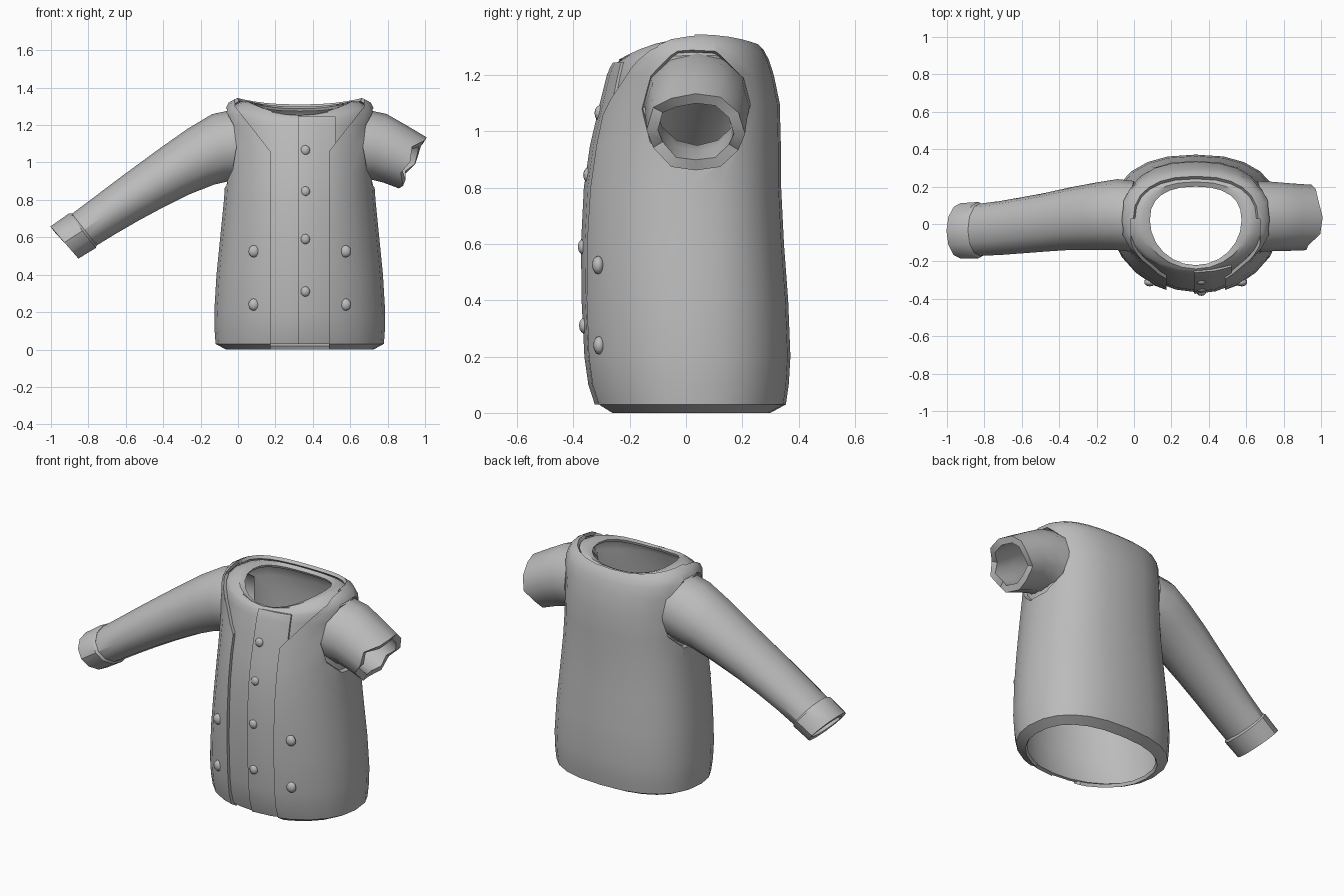
import bpy, bmesh, math
from mathutils import Vector, Matrix

if "Cube" in bpy.data.objects:
    bpy.data.objects.remove(bpy.data.objects["Cube"])

CX = 0.33  # centre line of the body
cloth = bpy.data.materials.new("grey_cloth")
cloth.diffuse_color = (0.5, 0.5, 0.5, 1)
cloth.use_nodes = True
cloth.node_tree.nodes["Principled BSDF"].inputs["Base Color"].default_value = cloth.diffuse_color


def make(name, bm):
    bmesh.ops.recalc_face_normals(bm, faces=bm.faces)
    me = bpy.data.meshes.new(name)
    bm.to_mesh(me)
    bm.free()
    ob = bpy.data.objects.new(name, me)
    bpy.context.collection.objects.link(ob)
    me.materials.append(cloth)
    return ob


def loft(name, rings):
    """Tube through a list of equal-length rings, open at both ends."""
    bm = bmesh.new()
    vs = [[bm.verts.new(p) for p in r] for r in rings]
    for a, b in zip(vs, vs[1:]):
        for i in range(len(a)):
            j = (i + 1) % len(a)
            bm.faces.new((a[i], a[j], b[j], b[i]))
    return make(name, bm)


def body_ring(z, hw, yf, yb, n=24):
    """Egg-shaped body section; rings near the top dip at front and back."""
    t = min(max((z - 1.2) / 0.145, 0), 1)
    out = []
    for i in range(n):
        a = 2 * math.pi * i / n
        c, s = math.cos(a), math.sin(a)
        e = 2 / 2.4 if s > 0 else 1
        x = math.copysign(abs(c) ** e, c) * hw
        y = 0.02 + abs(s) ** e * ((yb - 0.02) if s > 0 else (yf - 0.02))
        drop = (0.035 if s > 0 else 0.085) * s * s * t
        out.append((CX + x, y, z - drop))
    return out


def solidify(ob, t):
    m = ob.modifiers.new("thickness", 'SOLIDIFY')
    m.thickness = t
    m.offset = -1


def boolean(ob, cutter, op='DIFFERENCE'):
    m = ob.modifiers.new("cut", 'BOOLEAN')
    m.operation = op
    m.solver = 'EXACT'
    m.object = cutter
    cutter.hide_render = True


def finish(ob, angle=38):
    """Apply the modifiers, then smooth everything except hard edges."""
    dg = bpy.context.evaluated_depsgraph_get()
    me = bpy.data.meshes.new_from_object(ob.evaluated_get(dg))
    ob.modifiers.clear()
    ob.data = me
    for o in bpy.context.selected_objects:
        o.select_set(False)
    ob.select_set(True)
    bpy.context.view_layer.objects.active = ob
    bpy.ops.object.shade_smooth_by_angle(angle=math.radians(angle))


def prism(name, pts, y0, y1):
    """Outline in x and z, extruded along y."""
    bm = bmesh.new()
    f = bm.faces.new([bm.verts.new((x, y0, z)) for x, z in pts])
    r = bmesh.ops.extrude_face_region(bm, geom=[f])
    bmesh.ops.translate(bm, vec=(0, y1 - y0, 0),
                        verts=[v for v in r["geom"] if isinstance(v, bmesh.types.BMVert)])
    return make(name, bm)


def armhole(name, side, r_out, r_in):
    """Tapered ten-sided cutter pointing sideways."""
    bm = bmesh.new()
    bmesh.ops.create_cone(bm, cap_ends=True, segments=10, radius1=r_in, radius2=r_out, depth=0.20,
                          matrix=Matrix.Translation((CX + side * 0.43, 0.037, 1.08))
                          @ Matrix.Rotation(side * math.pi / 2, 4, 'Y'))
    return make(name, bm)


# body sections: height, half width, front y, back y
sections = [(0.03, .45, -.335, .355), (0.1, .455, -.358, .365), (0.2, .457, -.372, .371),
            (0.4, .445, -.382, .363), (0.6, .425, -.384, .348), (0.8, .405, -.374, .338),
            (0.95, .395, -.352, .337), (1.1, .395, -.317, .333), (1.2, .40, -.292, .312),
            (1.27, .405, -.28, .295), (1.32, .38, -.27, .275), (1.345, .335, -.255, .255)]
IN = 0.02


def inset(d):
    return [(z - (d if z > 1.3 else 0), hw - d, yf + d, yb - d) for z, hw, yf, yb in sections]


# shirt, with its neckband turned inwards
neck = [(1.33, .285, -.24, .225), (1.315, .245, -.22, .20)]
shirt = loft("shirt", [body_ring(*s) for s in inset(IN) + neck])
solidify(shirt, 0.015)

# front placket: a thin raised layer right of the centre line
placket = loft("shirt_placket", [body_ring(*s) for s in inset(IN - 0.009)[:-1]])
solidify(placket, 0.012)
strip = prism("placket_cutter", [(.322, -.1), (.52, -.1), (.52, 1.245), (.322, 1.245)], -1, -0.1)
boolean(placket, strip, 'INTERSECT')

# jacket with a rolled hem and an open front that widens to the shoulders
hem = [(0.0, .395, -.29, .30)]
jacket = loft("jacket", [body_ring(*s) for s in hem + sections])
solidify(jacket, 0.02)
half = [(.157, -.2), (.157, 1.06), (.345, 1.30), (.345, 1.6)]
front = prism("front_cutter", [(CX - x, z) for x, z in half]
              + [(CX + x, z) for x, z in reversed(half)], -1, 0.03)
boolean(jacket, front)

cutters = [strip, front]
for side in (-1, 1):
    big = armhole("jacket_armhole_cutter", side, 0.28, 0.19)
    small = armhole("shirt_armhole_cutter", side, 0.17, 0.17)
    boolean(jacket, big)
    boolean(shirt, small)
    cutters += [big, small]
for ob in (shirt, placket, jacket):
    finish(ob)
for c in cutters:
    bpy.data.objects.remove(c)


# sleeves: x, y, z, radius across, radius up, tilt of the axis in degrees
def sleeve_ring(x, y, z, ry, rz, tilt, sx, n=12, jag=None):
    t = math.radians(tilt)
    axis = Vector((sx * math.cos(t), 0, -math.sin(t)))
    up = Vector((sx * math.sin(t), 0, math.cos(t)))
    out = []
    for i in range(n):
        a = 2 * math.pi * i / n
        p = Vector((x, y + ry * math.cos(a), z)) + up * rz * math.sin(a)
        if jag:
            p += axis * jag[i]
        out.append(p)
    return out


left = [(0.0, .04, 1.095, .19, .19, 5), (-.09, .05, 1.08, .19, .185, 15),
        (-.20, .042, 1.03, .18, .165, 26), (-.33, .03, .958, .168, .147, 31),
        (-.47, .01, .873, .157, .133, 33), (-.60, -.007, .79, .15, .122, 35),
        (-.72, -.022, .71, .144, .113, 36), (-.86, -.033, .615, .138, .105, 37)]
sleeve = loft("long_sleeve", [sleeve_ring(*r, -1) for r in left])
solidify(sleeve, 0.02)
finish(sleeve)

cuff = loft("sleeve_cuff", [sleeve_ring(*r, -1) for r in
                            [(-.822, -.033, .642, .139, .108, 38), (-.832, -.033, .635, .151, .117, 38),
                             (-.928, -.037, .572, .148, .114, 41)]])
solidify(cuff, 0.028)
finish(cuff)

# short sleeve with a torn end
right = [(.66, .04, 1.095, .19, .19, 5), (.75, .04, 1.085, .185, .18, 14),
         (.84, .037, 1.045, .18, .165, 22)]
tear = [0.02, .01, 0.0, 0.015, 0.01, -.035, -.01, -.03, 0.01, -.005, .01, -.01]
stub = loft("torn_sleeve", [sleeve_ring(*r, 1) for r in right]
            + [sleeve_ring(.93, .035, 1.0, .175, .155, 25, 1, jag=tear)])
solidify(stub, 0.04)
finish(stub)


# buttons
def button(name, x, y, z, r):
    bm = bmesh.new()
    bmesh.ops.create_uvsphere(bm, u_segments=10, v_segments=6, radius=r)
    bmesh.ops.scale(bm, vec=(1, 0.7, 1.05), verts=bm.verts)
    bmesh.ops.translate(bm, vec=(x, y, z), verts=bm.verts)
    finish(make(name, bm), 60)


for z, y in ((1.065, -.307), (.845, -.347), (.59, -.366), (.31, -.362)):
    button("shirt_button", .36, y, z, .026)
for z, y in ((.525, -.312), (.24, -.308)):
    for x in (.085, .575):
        button("jacket_button", x, y, z, .031)
